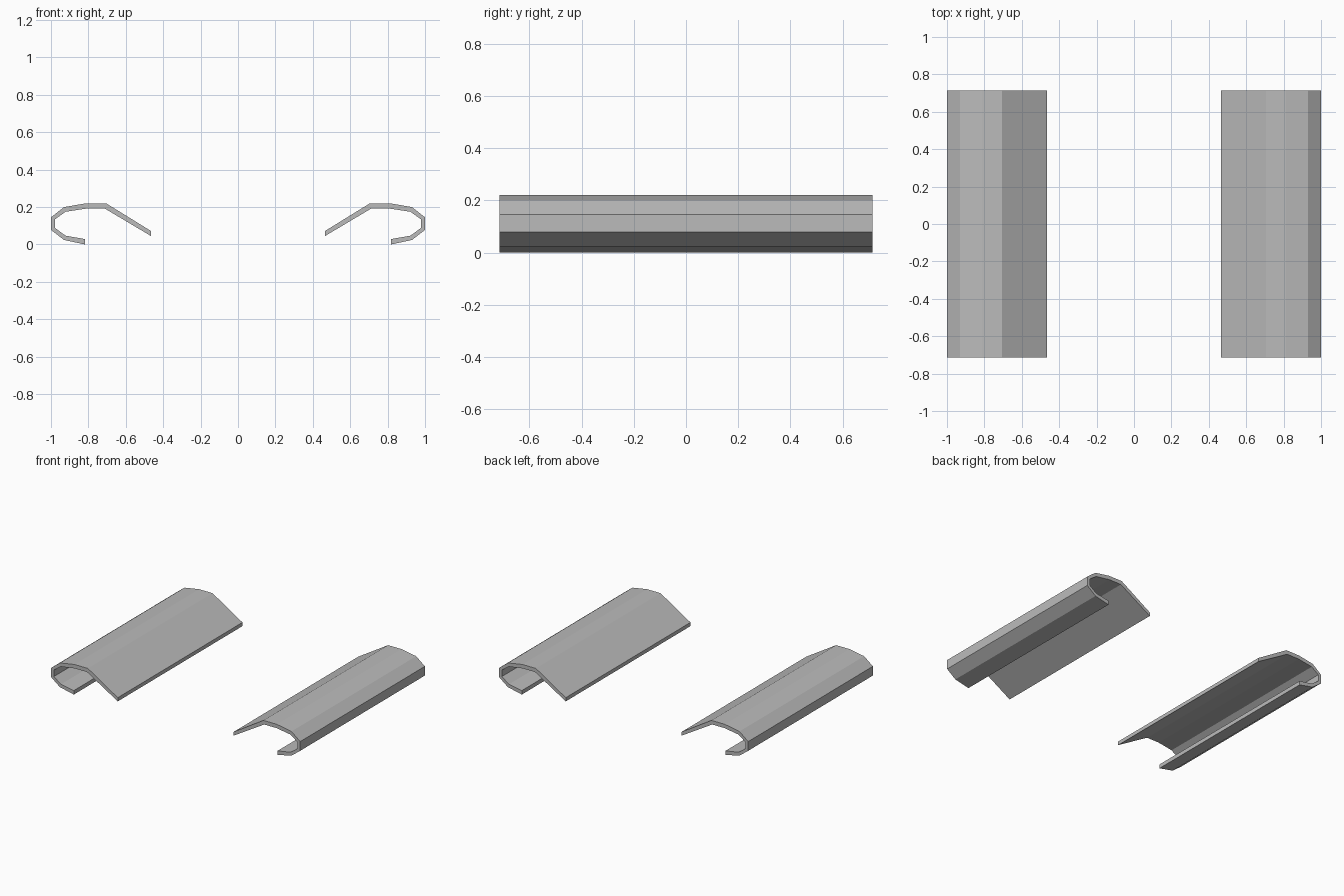
import bpy
import bmesh

if "Cube" in bpy.data.objects:
    bpy.data.objects.remove(bpy.data.objects["Cube"], do_unlink=True)

HALF_LENGTH = 0.715

# Cross-section of one curled rail: outer edge, then inner edge (x, z)
OUTER = [(0.465, 0.072), (0.705, 0.22), (0.813, 0.22), (0.93, 0.2),
         (1.0, 0.145), (1.0, 0.078), (0.93, 0.024), (0.818, 0.0)]
INNER = [(0.465, 0.045), (0.712, 0.192), (0.81, 0.192), (0.922, 0.175),
         (0.978, 0.135), (0.978, 0.088), (0.922, 0.047), (0.818, 0.029)]

# Plain grey
grey = bpy.data.materials.new("plain_grey")
grey.use_nodes = True
colour = (0.5, 0.5, 0.5, 1)
grey.diffuse_color = colour
grey.node_tree.nodes["Principled BSDF"].inputs["Base Color"].default_value = colour


def make_rail(name, side):
    """Extrude the curled strip along y, on the given side of x = 0."""
    bm = bmesh.new()
    rings = [[bm.verts.new((side * x, -HALF_LENGTH, z)) for x, z in edge]
             for edge in (OUTER, INNER)]
    # One quad per bend of the strip keeps the end caps clean
    caps = [bm.faces.new((rings[0][i], rings[0][i + 1],
                          rings[1][i + 1], rings[1][i]))
            for i in range(len(OUTER) - 1)]
    result = bmesh.ops.extrude_face_region(bm, geom=caps, use_keep_orig=True)
    moved = [v for v in result["geom"] if isinstance(v, bmesh.types.BMVert)]
    bmesh.ops.translate(bm, verts=moved, vec=(0, 2 * HALF_LENGTH, 0))
    bmesh.ops.recalc_face_normals(bm, faces=bm.faces)
    mesh = bpy.data.meshes.new(name)
    bm.to_mesh(mesh)
    bm.free()
    mesh.materials.append(grey)
    rail = bpy.data.objects.new(name, mesh)
    bpy.context.collection.objects.link(rail)
    return rail


make_rail("left_rail", 1)
make_rail("right_rail", -1)
